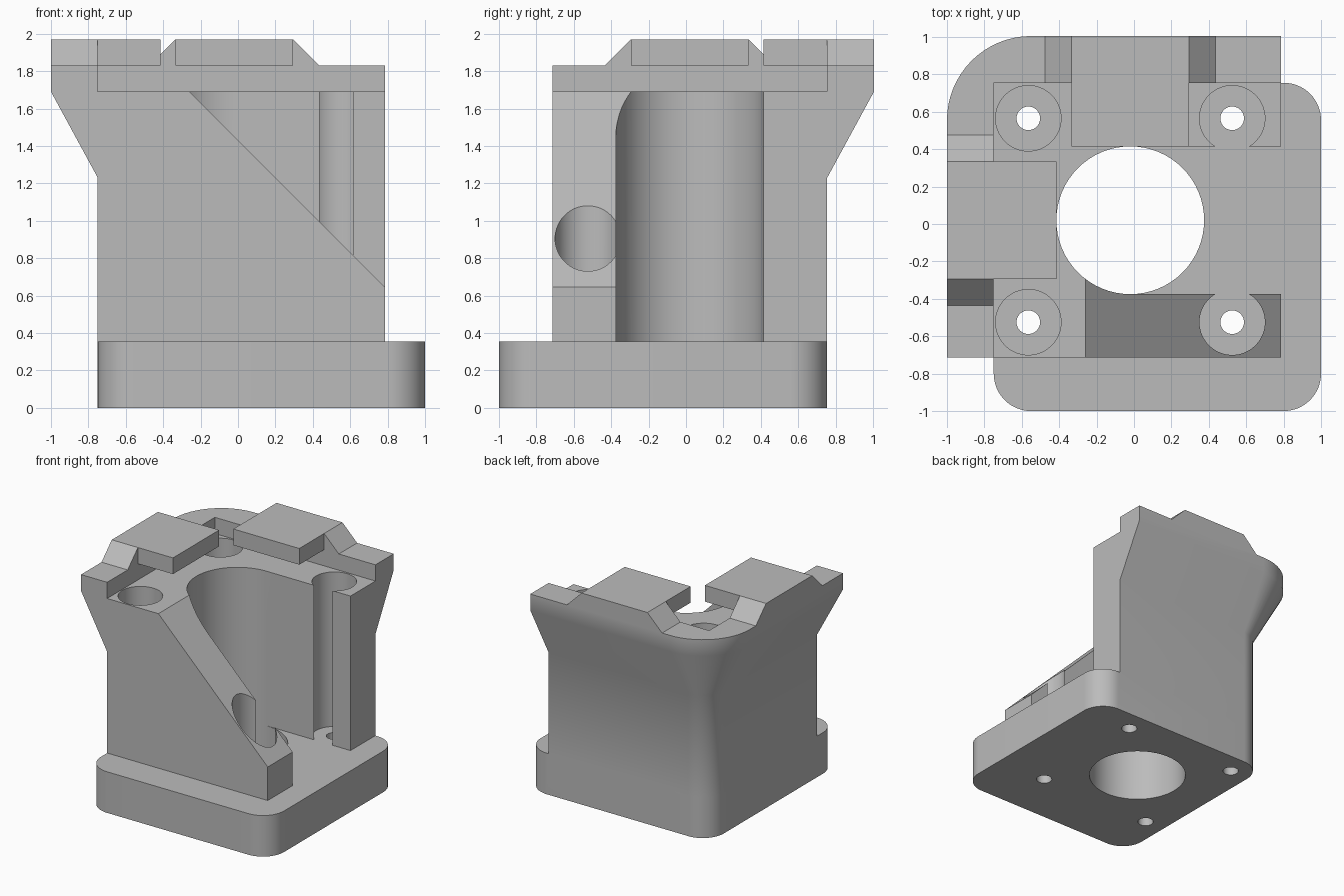
import bpy, bmesh, math
from mathutils import Vector

old = bpy.data.objects.get("Cube")
if old:
    bpy.data.objects.remove(old, do_unlink=True)

grey = bpy.data.materials.new("plain grey")
grey.use_nodes = True
colour = (0.5, 0.5, 0.5, 1)
grey.diffuse_color = colour
grey.node_tree.nodes["Principled BSDF"].inputs["Base Color"].default_value = colour

# Shared levels and edges
PLATE_TOP, FLARE_LOW, FLOOR, RIM, TAB_TOP = 0.355, 1.23, 1.69, 1.83, 1.97
LEFT, RIGHT, FRONT, BACK = -0.75, 0.785, -0.715, 0.755
FLARE, CORNER = 0.25, 0.2
BORE_X, BORE_Y, BORE_R = -0.02, 0.02, 0.395
SCREW = 0.545


def loft(name, rings):
    """Solid skinned through matching rings of points."""
    bm = bmesh.new()
    loops = [[bm.verts.new(p) for p in ring] for ring in rings]
    n = len(loops[0])
    for a, b in zip(loops, loops[1:]):
        for i in range(n):
            j = (i + 1) % n
            bm.faces.new((a[i], a[j], b[j], b[i]))
    bm.faces.new(loops[0][::-1])
    bm.faces.new(loops[-1])
    bmesh.ops.recalc_face_normals(bm, faces=bm.faces)
    mesh = bpy.data.meshes.new(name)
    bm.to_mesh(mesh)
    bm.free()
    mesh.materials.append(grey)
    obj = bpy.data.objects.new(name, mesh)
    bpy.context.collection.objects.link(obj)
    return obj


def box(name, x0, x1, y0, y1, z0, z1):
    outline = [(x0, y0), (x1, y0), (x1, y1), (x0, y1)]
    return loft(name, [[(x, y, z) for x, y in outline] for z in (z0, z1)])


def arc(cx, cy, r, start, steps=16):
    """Quarter turn, running counter-clockwise."""
    angles = [math.radians(start + 90 * i / steps) for i in range(steps + 1)]
    return [(cx + r * math.cos(a), cy + r * math.sin(a)) for a in angles]


def cylinder(name, x, y, r, z0, z1):
    ring = [p for q in range(4) for p in arc(x, y, r, 90 * q)[:-1]]
    return loft(name, [[(px, py, z) for px, py in ring] for z in (z0, z1)])


def combine(target, other, operation):
    mod = target.modifiers.new(operation, 'BOOLEAN')
    mod.operation, mod.solver, mod.object = operation, 'EXACT', other
    with bpy.context.temp_override(object=target, active_object=target):
        bpy.ops.object.modifier_apply(modifier=mod.name)
    bpy.data.objects.remove(other, do_unlink=True)


# Body: straight walls flaring outward at the left and back
def body_ring(z, grow):
    pts = [(LEFT - grow, FRONT), (RIGHT, FRONT), (RIGHT, BACK + grow)]
    pts += arc(LEFT + CORNER, BACK - CORNER, CORNER + grow, 90)
    return [(x, y, z) for x, y in pts]


body = loft("bracket_body", [body_ring(PLATE_TOP, 0), body_ring(FLARE_LOW, 0),
                             body_ring(FLOOR, FLARE), body_ring(RIM, FLARE)])

# Recessed top floor, leaving an L-shaped rim
combine(body, box("pocket", LEFT, 2, -2, BACK, FLOOR, 3), 'DIFFERENCE')

# Sloping cut across the front wall
slope = [(-0.57, 2), (1, 0.43), (1, 2)]
combine(body, loft("slope_cut", [[(x, y, z) for x, z in slope] for y in (-2, BORE_Y)]),
        'DIFFERENCE')

# Slot from the bore out to the right side
combine(body, box("side_slot", BORE_X, 2, BORE_Y - BORE_R, BORE_Y + BORE_R, 0, 3),
        'DIFFERENCE')

screws = [(BORE_X + sx * SCREW, BORE_Y + sy * SCREW) for sx in (-1, 1) for sy in (-1, 1)]
for x, y in screws:
    combine(body, cylinder("screw_well", x, y, 0.175, 0, 3), 'DIFFERENCE')

# Base plate with rounded corners
c = CORNER
plate_outline = (arc(1 - c, BACK - c, c, 0) + arc(LEFT + c, BACK - c, c, 90)
                 + arc(LEFT + c, -1 + c, c, 180) + arc(1 - c, -1 + c, c, 270))
plate = loft("base_plate", [[(x, y, z) for x, y in plate_outline] for z in (0, PLATE_TOP)])
combine(body, plate, 'UNION')

# Central bore and screw holes
combine(body, cylinder("bore", BORE_X, BORE_Y, BORE_R, -1, 1.8), 'DIFFERENCE')
for x, y in screws:
    combine(body, cylinder("screw_hole", x, y, 0.063, -1, 1), 'DIFFERENCE')

# Clamping tabs: a ramped ridge on the rim and a slab reaching inward
mid, half, ramp = BORE_Y, 0.315, 0.14
ridge = [(mid - half - ramp, RIM), (mid + half + ramp, RIM),
         (mid + half, TAB_TOP), (mid - half, TAB_TOP)]
combine(body, loft("left_ridge", [[(x, y, z) for y, z in ridge]
                                  for x in (LEFT - FLARE, LEFT)]), 'UNION')
combine(body, box("left_tab", LEFT - FLARE, -0.415, mid - half, mid + half, RIM, TAB_TOP),
        'UNION')
shift = BORE_X - BORE_Y
combine(body, loft("back_ridge", [[(x + shift, y, z) for x, z in ridge]
                                  for y in (BACK, BACK + FLARE)]), 'UNION')
combine(body, box("back_tab", BORE_X - half, BORE_X + half, 0.415, BACK + FLARE,
                  RIM, TAB_TOP), 'UNION')

# Smooth curves, sharp edges
for obj in bpy.context.selected_objects:
    obj.select_set(False)
body.select_set(True)
bpy.context.view_layer.objects.active = body
bpy.ops.object.shade_smooth_by_angle(angle=math.radians(30))
